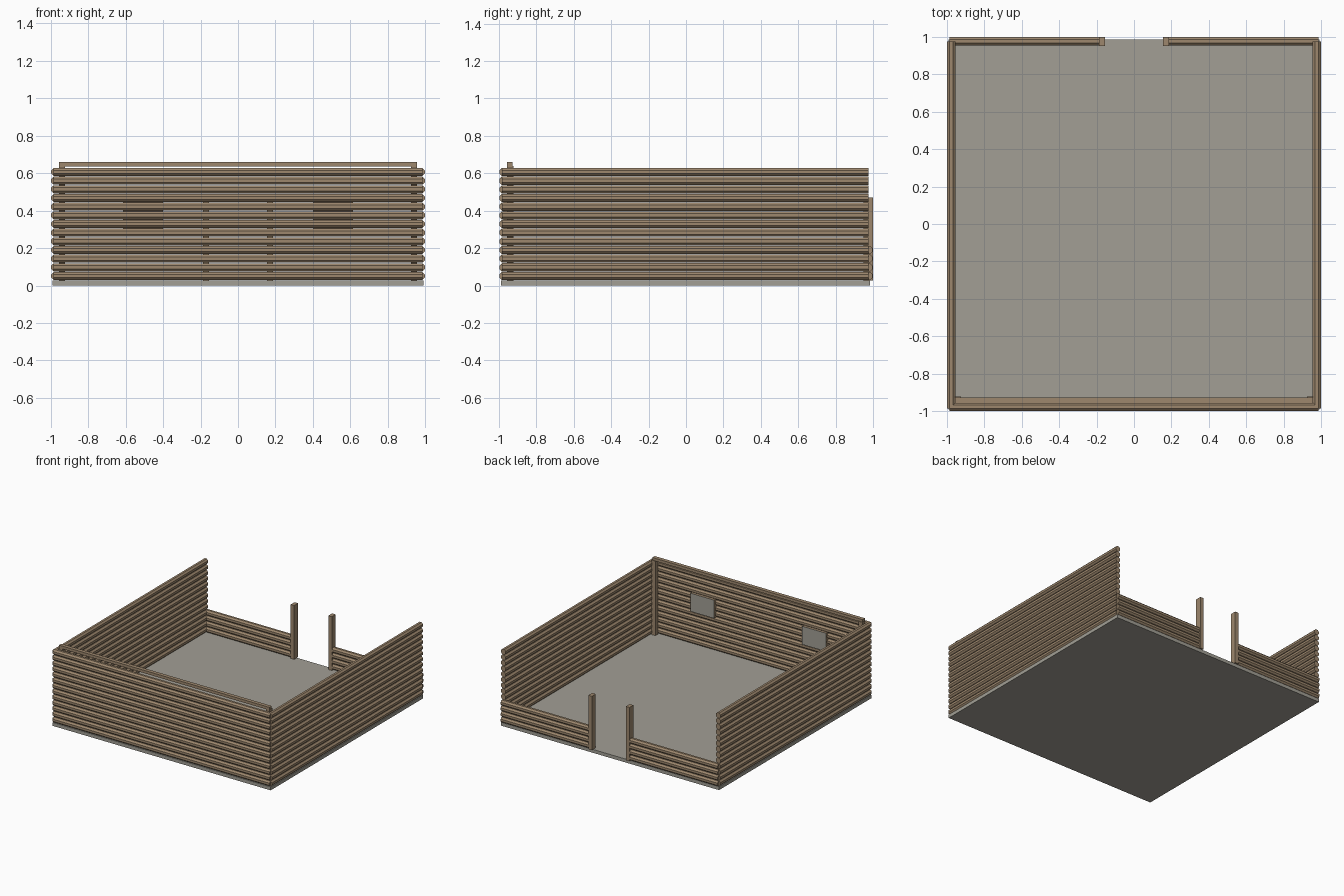
import bpy, bmesh, math
from mathutils import Matrix, Vector

if "Cube" in bpy.data.objects:
    bpy.data.objects.remove(bpy.data.objects["Cube"], do_unlink=True)


def material(name, rgb):
    m = bpy.data.materials.new(name)
    m.use_nodes = True
    m.diffuse_color = (*rgb, 1)
    m.node_tree.nodes["Principled BSDF"].inputs["Base Color"].default_value = (*rgb, 1)
    return m


WOOD = material("brown wood", (0.34, 0.245, 0.155))
STONE = material("warm grey", (0.36, 0.345, 0.30))

FLOOR_Z = 0.028
PITCH = 0.0463
RADIUS = 0.0235
WALL = 0.976


def finish(bm, name, *mats):
    me = bpy.data.meshes.new(name)
    bm.to_mesh(me)
    bm.free()
    for m in mats:
        me.materials.append(m)
    ob = bpy.data.objects.new(name, me)
    bpy.context.collection.objects.link(ob)
    return ob


def box(name, lo, hi, *mats):
    lo, hi = Vector(lo), Vector(hi)
    bm = bmesh.new()
    bmesh.ops.create_cube(bm, size=1, matrix=Matrix.Translation((lo + hi) / 2)
                          @ Matrix.Diagonal((*(hi - lo), 1)))
    return finish(bm, name, *mats)


def log_wall(name, start, end, rows):
    """Stack of eight-sided logs between two points on the ground plan."""
    a, b = Vector((*start, 0)), Vector((*end, 0))
    turn = (b - a).to_track_quat('Z', 'Y').to_matrix().to_4x4()
    flat = Matrix.Rotation(math.pi / 8, 4, 'Z')
    bm = bmesh.new()
    for row in range(rows):
        z = FLOOR_Z + PITCH * (row + 0.5)
        centre = (a + b) / 2 + Vector((0, 0, z))
        bmesh.ops.create_cone(bm, cap_ends=True, segments=8, radius1=RADIUS, radius2=RADIUS,
                              depth=(b - a).length,
                              matrix=Matrix.Translation(centre) @ turn @ flat)
    return finish(bm, name, WOOD)


# Floor slab
box("floor", (-0.99, -0.99, 0), (0.99, 0.985, FLOOR_Z), STONE)

# Front wall and its top beam
log_wall("front_wall", (-0.985, -WALL), (0.985, -WALL), 13)
box("front_top_beam", (-0.955, -0.958, 0.637), (0.955, -0.927, 0.66), WOOD)

for side, s in (("left", 1), ("right", -1)):
    # Long side walls and the low back walls beside the doorway
    log_wall(side + "_wall", (s * WALL, -0.985), (s * WALL, 0.976), 13)
    log_wall(side + "_back_wall", (s * 0.17, WALL), (s * 0.985, WALL), 4)

    # Door post and inner corner post
    x = sorted((s * 0.155, s * 0.187))
    box(side + "_door_post", (x[0], 0.95, FLOOR_Z), (x[1], 1.0, 0.47), WOOD)
    x = sorted((s * 0.923, s * 0.957))
    box(side + "_corner_post", (x[0], -0.958, FLOOR_Z), (x[1], -0.922, 0.64), WOOD)

    # Window box with a grey pane facing the room
    x = sorted((s * 0.40, s * 0.615))
    window = box(side + "_window", (x[0], -0.975, 0.305), (x[1], -0.935, 0.455), WOOD, STONE)
    for f in window.data.polygons:
        f.material_index = int(f.normal.y > 0.5)
